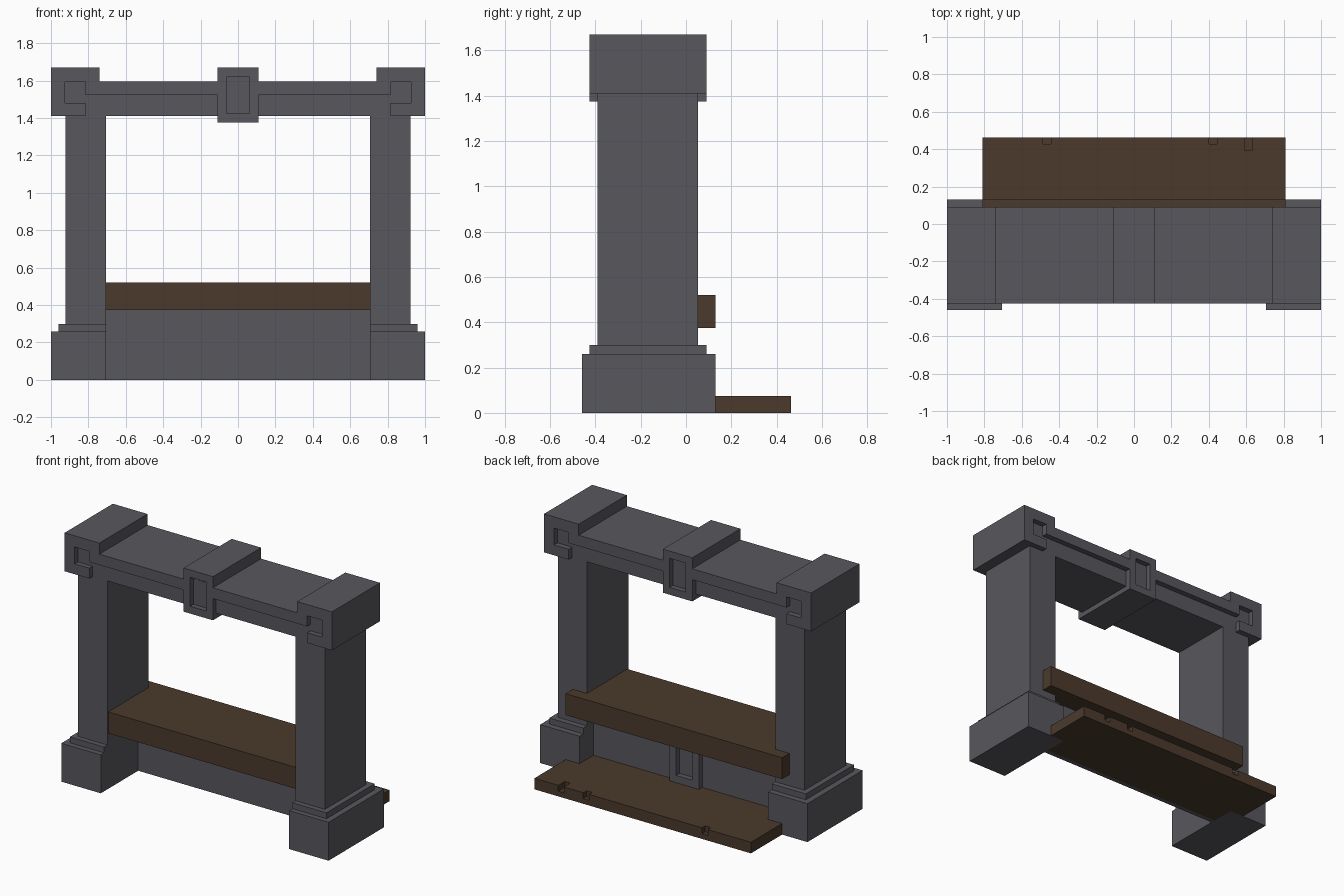
import bpy, bmesh
from mathutils import Vector

if "Cube" in bpy.data.objects:
    bpy.data.objects.remove(bpy.data.objects["Cube"], do_unlink=True)


def make_material(name, rgb):
    mat = bpy.data.materials.new(name)
    mat.use_nodes = True
    colour = (*rgb, 1.0)
    mat.diffuse_color = colour
    mat.node_tree.nodes["Principled BSDF"].inputs["Base Color"].default_value = colour
    return mat


stone = make_material("grey stone", (0.098, 0.095, 0.110))
wood = make_material("dark wood", (0.069, 0.042, 0.025))


def add_object(name, bm, mat):
    bmesh.ops.recalc_face_normals(bm, faces=bm.faces)
    mesh = bpy.data.meshes.new(name)
    bm.to_mesh(mesh)
    bm.free()
    mesh.materials.append(mat)
    obj = bpy.data.objects.new(name, mesh)
    bpy.context.collection.objects.link(obj)
    return obj


def extrude(bm, points, axis, start, end):
    """Extrude a flat outline along y (points are x, z) or z (points are x, y)."""
    if axis == "y":
        verts = [bm.verts.new((a, start, b)) for a, b in points]
        step = Vector((0, end - start, 0))
    else:
        verts = [bm.verts.new((a, b, start)) for a, b in points]
        step = Vector((0, 0, end - start))
    face = bm.faces.new(verts)
    moved = bmesh.ops.extrude_face_region(bm, geom=[face], use_keep_orig=True)["geom"]
    bmesh.ops.translate(bm, vec=step, verts=[v for v in moved if isinstance(v, bmesh.types.BMVert)])


def box(name, x, y, z, mat, recess=()):
    """Box from ranges; recess lists the y directions that get a sunk slot."""
    bm = bmesh.new()
    extrude(bm, [(x[0], y[0]), (x[1], y[0]), (x[1], y[1]), (x[0], y[1])], "z", *z)
    bmesh.ops.recalc_face_normals(bm, faces=bm.faces)
    for side in recess:
        face = next(f for f in bm.faces if f.normal.y * side > 0.9)
        bmesh.ops.inset_region(bm, faces=[face], thickness=0.07)
        bmesh.ops.inset_region(bm, faces=[face], thickness=0.0001)
        bmesh.ops.translate(bm, vec=(0, -side * 0.036, 0), verts=face.verts)
    return add_object(name, bm, mat)


def mirrored(points):
    return [(-a, b) for a, b in reversed(points)]


FRONT, BACK = -0.425, 0.09        # cap and keystone faces
CORE_FRONT, CORE_BACK = -0.39, 0.052  # pillar and recessed faces

# Pillars with stepped bases
for side, label in ((1, "left"), (-1, "right")):
    def span(outer):
        return sorted((side * 0.705, side * outer))
    box(label + "_base", span(1.0), (-0.46, 0.13), (0, 0.26), stone)
    box(label + "_collar", span(0.96), (FRONT, BACK), (0.26, 0.3), stone)
    box(label + "_pillar", span(0.923), (CORE_FRONT, CORE_BACK), (0.3, 1.41), stone)

# Lintel core with raised ends
core_half = [(0.74, 1.595), (0.74, 1.67), (1, 1.67), (1, 1.41)]
bm = bmesh.new()
extrude(bm, core_half + mirrored(core_half), "y", CORE_FRONT, CORE_BACK)
add_object("lintel_core", bm, stone)

# Hooked relief on the front and back of the lintel
relief = [(0.1, 1.595), (0.74, 1.595), (0.74, 1.67), (1, 1.67), (1, 1.41),
          (0.815, 1.41), (0.815, 1.48), (0.925, 1.48), (0.925, 1.594),
          (0.815, 1.594), (0.815, 1.522), (0.1, 1.522)]
for label, y0, y1 in (("front", FRONT, CORE_FRONT), ("back", CORE_BACK, BACK)):
    bm = bmesh.new()
    for outline in (relief, mirrored(relief)):
        extrude(bm, outline, "y", y0, y1)
    add_object(label + "_lintel_relief", bm, stone)

# Keystone with a sunk slot on both faces
box("keystone", (-0.11, 0.11), (FRONT, BACK), (1.375, 1.67), stone, (-1, 1))

# Low wall between the bases, with a slotted block behind
box("low_wall", (-0.705, 0.705), (-0.06, -0.018), (0, 0.375), stone)
box("wall_block", (-0.11, 0.11), (-0.04, 0.018), (0.075, 0.375), stone, (1,))

# Counter: slab between the pillars and a wider rail behind them
counter = [(-0.705, -0.38), (0.705, -0.38), (0.705, 0.052), (0.81, 0.052), (0.81, 0.13)]
bm = bmesh.new()
extrude(bm, counter + [(-0.81, 0.13), (-0.81, 0.052), (-0.705, 0.052)], "z", 0.375, 0.52)
add_object("counter", bm, wood)

# Back step, with small notches in its upper rear edge
step_front = [(-0.81, 0.13), (-0.705, 0.13), (-0.705, -0.03), (0.705, -0.03),
              (0.705, 0.13), (0.81, 0.13)]
rear = 0.463
rear_edge = [(0.81, rear)]
for x0, x1, depth in ((0.59, 0.632, 0.07), (0.402, 0.445, 0.035), (-0.487, -0.443, 0.035)):
    rear_edge += [(x1, rear), (x1, rear - depth), (x0, rear - depth), (x0, rear)]
rear_edge.append((-0.81, rear))
bm = bmesh.new()
extrude(bm, step_front + [rear_edge[0], rear_edge[-1]], "z", 0, 0.035)
extrude(bm, step_front + rear_edge, "z", 0.035, 0.075)
add_object("back_step", bm, wood)
